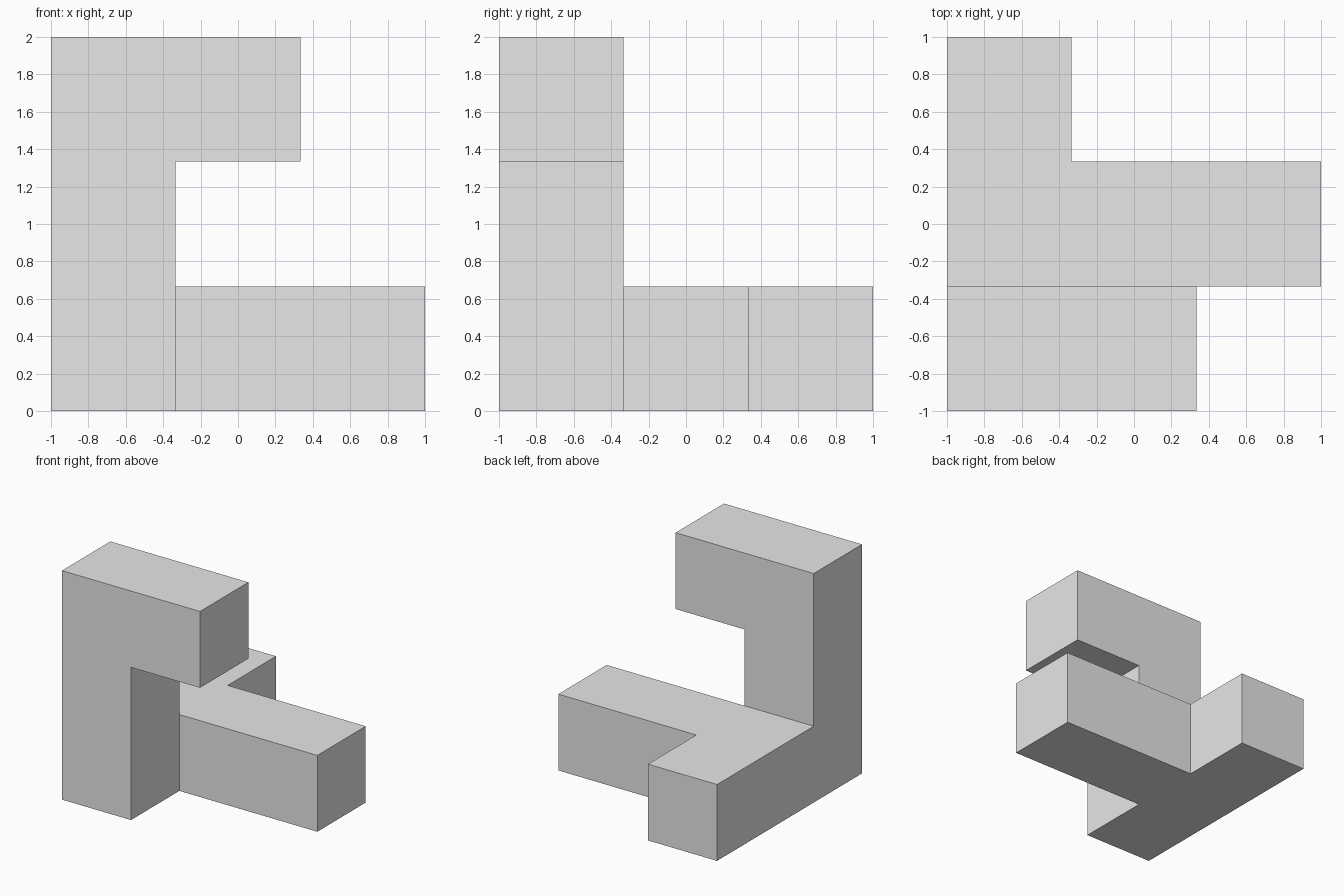
import bpy
import bmesh
from mathutils import Vector

cube = bpy.data.objects.get("Cube")
if cube:
    bpy.data.objects.remove(cube, do_unlink=True)

UNIT = 2 / 3

grey = bpy.data.materials.new("plain_grey")
grey.use_nodes = True
colour = (0.8, 0.8, 0.8, 1)
grey.diffuse_color = colour
grey.node_tree.nodes["Principled BSDF"].inputs["Base Color"].default_value = colour


def run(start, direction, count):
    """Straight row of unit cells."""
    return {tuple(Vector(start) + Vector(direction) * i) for i in range(count)}


# Rows of cells, counted from the centre cell
base_bar = run((-1, -1, -1), (0, 1, 0), 3)
side_arm = run((-1, 0, -1), (1, 0, 0), 3)
column = run((-1, -1, -1), (0, 0, 1), 3)
top_arm = run((-1, -1, 1), (1, 0, 0), 2)
cells = base_bar | side_arm | column | top_arm

# Skin: one square wherever a cell has no neighbour
bm = bmesh.new()
for cell in cells:
    centre = Vector(cell)
    for axis in range(3):
        for sign in (-1, 1):
            normal = Vector((0, 0, 0))
            normal[axis] = sign
            if tuple(centre + normal) in cells:
                continue
            u = Vector((0, 0, 0))
            u[(axis + 1) % 3] = 1
            v = normal.cross(u)
            corners = [(u + v), (v - u), (-u - v), (u - v)]
            bm.faces.new([bm.verts.new((centre + (normal + c) / 2) * UNIT + Vector((0, 0, 1)))
                          for c in corners])

# Weld the squares and merge the flat areas
bmesh.ops.remove_doubles(bm, verts=bm.verts, dist=0.001)
bmesh.ops.dissolve_limit(bm, angle_limit=0.01, verts=bm.verts, edges=bm.edges)
bmesh.ops.recalc_face_normals(bm, faces=bm.faces)

mesh = bpy.data.meshes.new("block_figure")
bm.to_mesh(mesh)
bm.free()
mesh.materials.append(grey)
block_figure = bpy.data.objects.new("block_figure", mesh)
bpy.context.collection.objects.link(block_figure)
